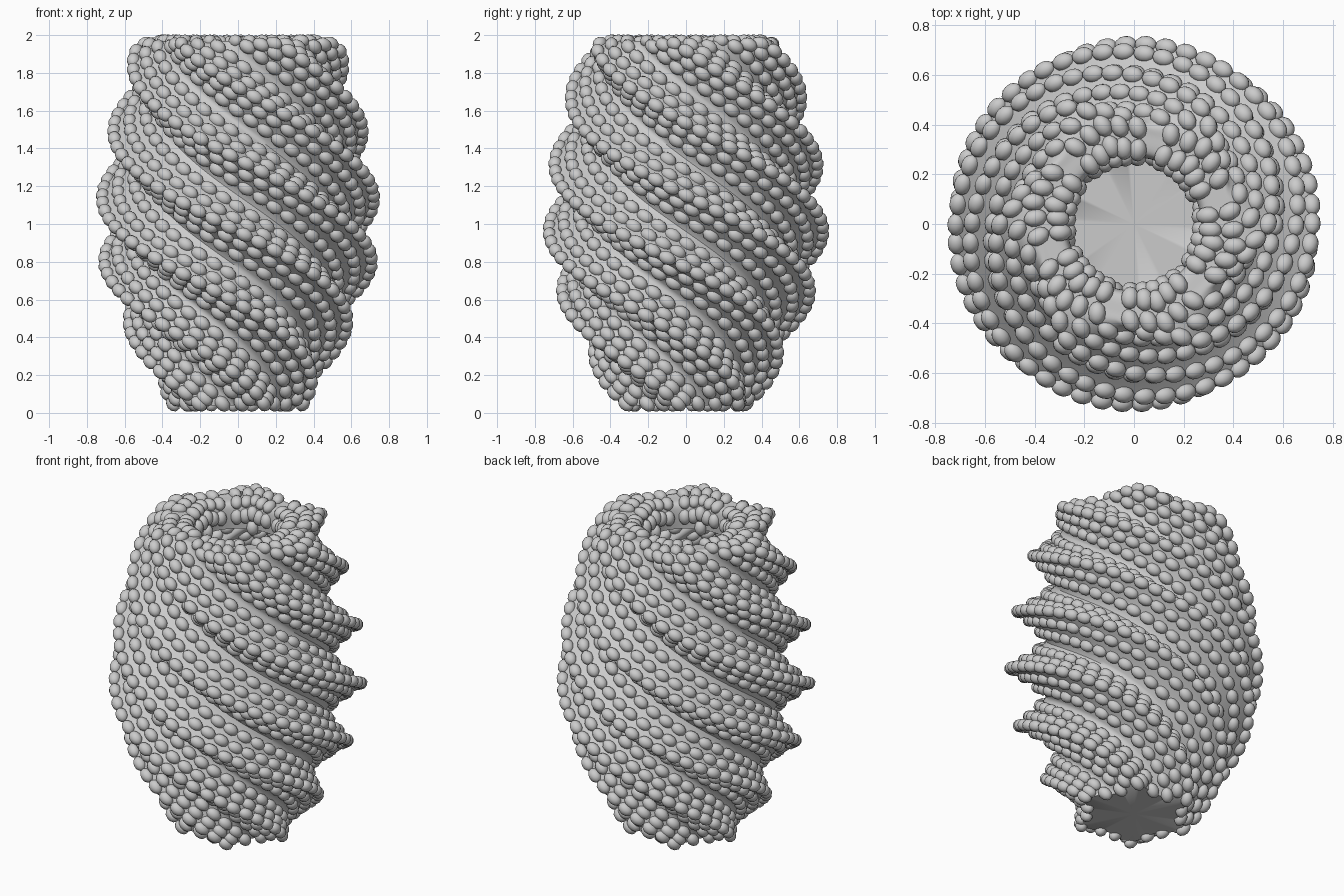
import bpy, bmesh, math
from mathutils import Vector, Matrix

if "Cube" in bpy.data.objects:
    bpy.data.objects.remove(bpy.data.objects["Cube"])

LOBES = 6
TWIST = 2.74  # radians per unit of height
# Profile from foot, up the outside, over the rim, into the throat:
# height, ridge radius, groove radius, height used for the twist
PROFILE = [Vector(p) for p in (
    (.04, .34, .26, .04), (.15, .42, .31, .15), (.33, .52, .38, .33),
    (.50, .605, .44, .50), (.66, .67, .485, .66), (.82, .712, .515, .82),
    (.98, .724, .525, .98), (1.15, .717, .52, 1.15), (1.32, .695, .50, 1.32),
    (1.50, .66, .475, 1.50), (1.66, .617, .45, 1.66), (1.83, .57, .43, 1.83),
    (1.93, .53, .42, 1.93), (1.965, .46, .40, 1.98), (1.965, .38, .36, 2.0),
    (1.955, .295, .29, 2.0), (1.90, .27, .27, 2.0), (1.80, .272, .272, 2.0))]


def profile_at(u):
    """Smooth curve through the profile points."""
    last = len(PROFILE) - 1
    i = min(int(u), last - 1)
    t = u - i
    a, b = PROFILE[max(i - 1, 0)], PROFILE[i]
    c, d = PROFILE[i + 1], PROFILE[min(i + 2, last)]
    return 0.5 * (2 * b + (c - a) * t + (2 * a - 5 * b + 4 * c - d) * t ** 2
                  + (3 * b - a - 3 * c + d) * t ** 3)


def surface(u, phase):
    """Point on the twisted body; a whole phase is the crest of a lobe."""
    z, ridge, groove, twist = profile_at(u)
    f = max(0.0, 1 - 2 * abs(phase - round(phase))) ** 1.4
    r = groove + (ridge - groove) * f
    ang = 2 * math.pi * phase / LOBES + math.pi / 2 - TWIST * (twist - 0.96)
    return Vector((r * math.cos(ang), r * math.sin(ang), z))


def finish(bm, name):
    bmesh.ops.recalc_face_normals(bm, faces=bm.faces)
    mesh = bpy.data.meshes.new(name)
    bm.to_mesh(mesh)
    bm.free()
    ob = bpy.data.objects.new(name, mesh)
    bpy.context.collection.objects.link(ob)
    bpy.ops.object.select_all(action='DESELECT')
    ob.select_set(True)
    bpy.context.view_layer.objects.active = ob
    bpy.ops.object.shade_smooth_by_angle(angle=math.radians(50))
    return ob


# Twisted lobed vessel with a flat floor
COLS, STEPS = LOBES * 20, 6
bm = bmesh.new()
levels = (len(PROFILE) - 1) * STEPS
rings = [[bm.verts.new(surface(k / STEPS, c * LOBES / COLS)) for c in range(COLS)]
         for k in range(levels + 1)]
for low, high in zip(rings, rings[1:]):
    for c in range(COLS):
        n = (c + 1) % COLS
        bm.faces.new((low[c], low[n], high[n], high[c]))
hub = bm.verts.new((0, 0, .04))
for c in range(COLS):
    bm.faces.new((hub, rings[0][(c + 1) % COLS], rings[0][c]))
finish(bm, "vessel_body")


def strand(phase, spacing, start):
    """Evenly spaced points and directions along one spiral row."""
    out, travelled, target = [], 0.0, start
    prev = surface(0, phase)
    for k in range(1, 40 * (len(PROFILE) - 1) + 1):
        p = surface(k / 40, phase)
        travelled += (p - prev).length
        if travelled >= target:
            out.append((p, (p - prev).normalized()))
            target += spacing
        prev = p
    return out


# Bead rows: crest, shoulders and flanks of every lobe
ROWS = [("crest_beads", 0.0, 0.01), ("upper_shoulder_beads", 0.15, 0.05),
        ("lower_shoulder_beads", -0.15, 0.05),
        ("upper_flank_beads", 0.33, 0.01), ("lower_flank_beads", -0.33, 0.01)]
for name, offset, start in ROWS:
    bm = bmesh.new()
    for lobe in range(LOBES):
        for p, d in strand(lobe + offset, 0.092, start):
            m = (Matrix.Translation(p) @ d.to_track_quat('Z', 'Y').to_matrix().to_4x4()
                 @ Matrix.Diagonal((.036, .036, .048, 1)))
            bmesh.ops.create_icosphere(bm, subdivisions=2, radius=1, matrix=m)
    finish(bm, name)
